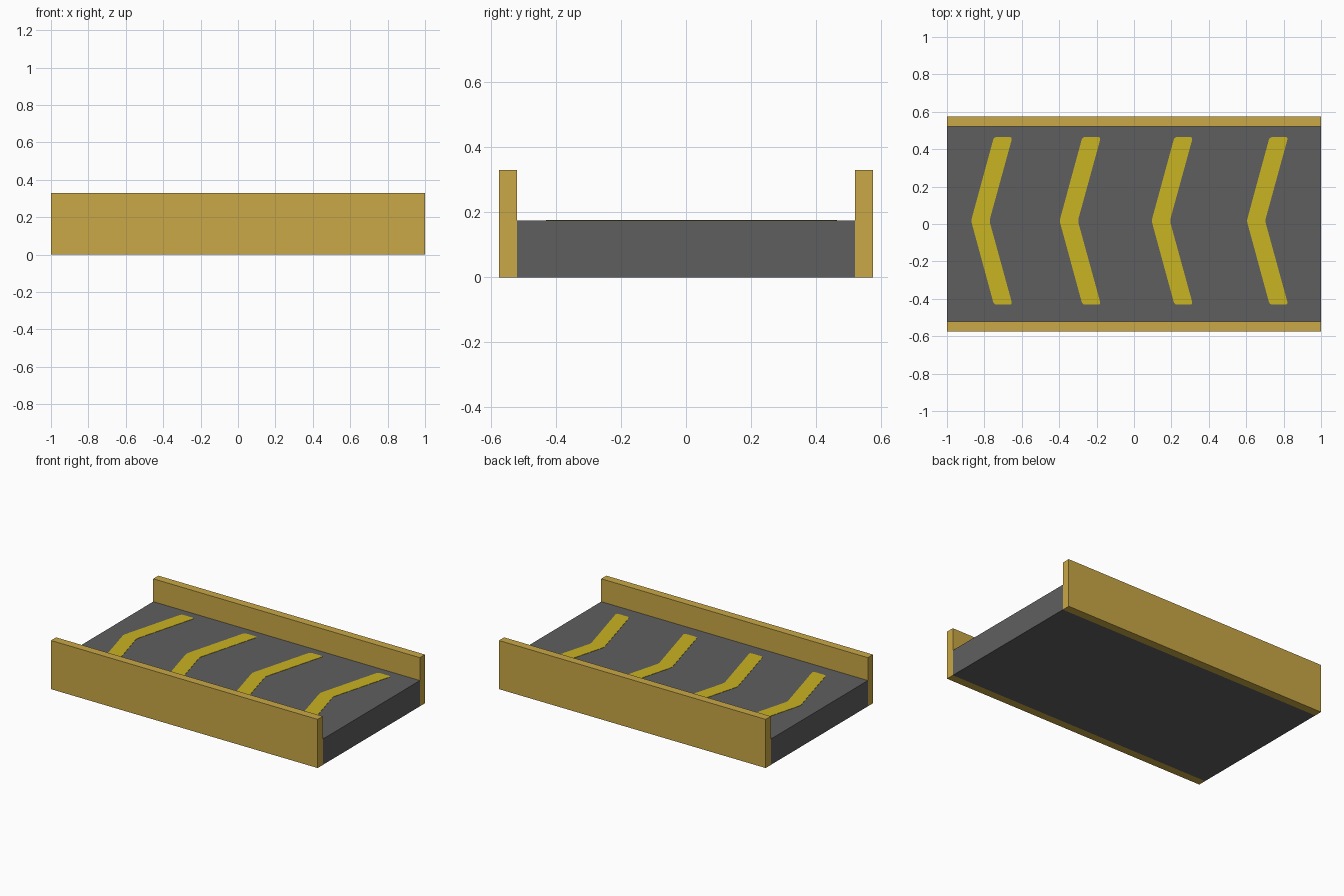
import bpy, bmesh

if "Cube" in bpy.data.objects:
    bpy.data.objects.remove(bpy.data.objects["Cube"])


def material(name, rgb):
    """Flat material from 0-255 sRGB values."""
    def lin(c):
        c /= 255
        return c / 12.92 if c <= 0.04045 else ((c + 0.055) / 1.055) ** 2.4
    m = bpy.data.materials.new(name)
    m.diffuse_color = (*[lin(c) for c in rgb], 1)
    m.use_nodes = True
    m.node_tree.nodes["Principled BSDF"].inputs["Base Color"].default_value = m.diffuse_color
    return m


def add_object(name, bm, mat):
    bmesh.ops.recalc_face_normals(bm, faces=bm.faces)
    me = bpy.data.meshes.new(name)
    bm.to_mesh(me)
    bm.free()
    me.materials.append(mat)
    ob = bpy.data.objects.new(name, me)
    bpy.context.collection.objects.link(ob)
    return ob


def box(name, lo, hi, mat):
    bm = bmesh.new()
    bmesh.ops.create_cube(bm, size=1)
    for v in bm.verts:
        v.co = [(a + b) / 2 + c * (b - a) for a, b, c in zip(lo, hi, v.co)]
    return add_object(name, bm, mat)


def chevron(name, tip_x, mat):
    """Thin arrow plate with slightly rounded corners, pointing to -x."""
    mid, top, bottom = 0.017, 0.465, -0.431
    outline = [(0, mid), (0.122, bottom), (0.221, bottom),
               (0.098, mid), (0.221, top), (0.122, top)]
    bm = bmesh.new()
    face = bm.faces.new([bm.verts.new((tip_x + x, y, BED_TOP)) for x, y in outline])
    bmesh.ops.bevel(bm, geom=list(bm.verts), offset=0.014, segments=3,
                    profile=0.5, affect='VERTICES')
    ext = bmesh.ops.extrude_face_region(bm, geom=list(bm.faces), use_keep_orig=True)
    for g in ext['geom']:
        if isinstance(g, bmesh.types.BMVert):
            g.co.z += 0.002
    return add_object(name, bm, mat)


BED_TOP = 0.175
RAIL_IN, RAIL_OUT, RAIL_TOP = 0.52, 0.575, 0.33

rail_mat = material("ochre rail", (201, 168, 70))
belt_mat = material("dark grey belt", (95, 95, 95))
arrow_mat = material("yellow arrow", (201, 179, 33))

# Belt bed
box("belt_bed", (-1, -RAIL_IN, 0), (1, RAIL_IN, BED_TOP), belt_mat)

# Side rails
box("front_rail", (-1, -RAIL_OUT, 0), (1, -RAIL_IN, RAIL_TOP), rail_mat)
box("back_rail", (-1, RAIL_IN, 0), (1, RAIL_OUT, RAIL_TOP), rail_mat)

# Direction arrows on the belt
for i, x in enumerate((-0.871, -0.398, 0.094, 0.603)):
    chevron(f"arrow_{i + 1}", x, arrow_mat)
